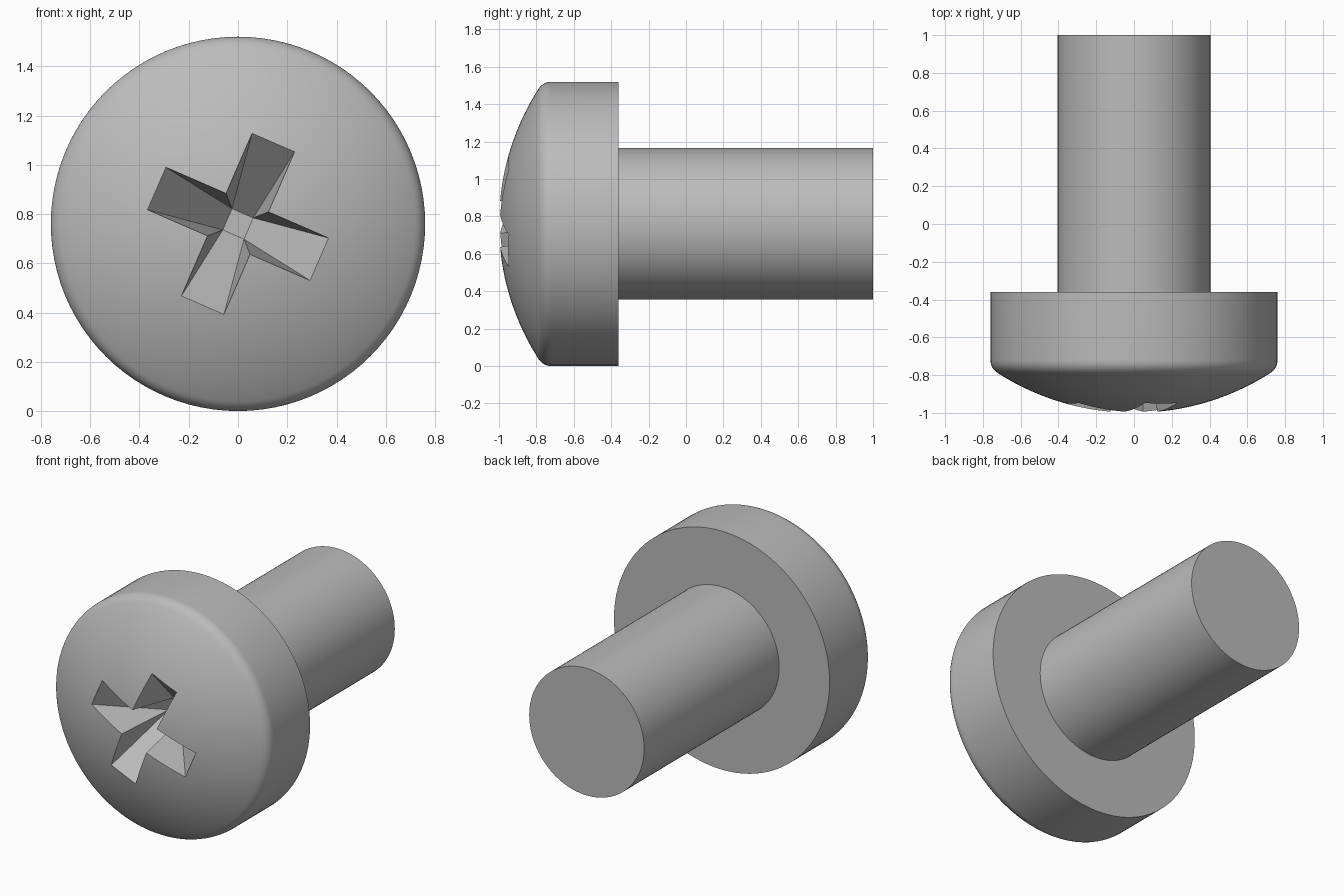
import bpy
import bmesh
from math import pi, radians, sqrt
from mathutils import Matrix, Vector

AXIS_Z = 0.76        # height of the screw axis, also the head radius
DOME_R = 1.34        # sphere radius of the domed face
STEPS = 96

cube = bpy.data.objects.get("Cube")
if cube:
    bpy.data.objects.remove(cube)

steel = bpy.data.materials.new("grey_steel")
steel.use_nodes = True
grey = (0.5, 0.5, 0.5, 1)
steel.diffuse_color = grey
steel.node_tree.nodes["Principled BSDF"].inputs["Base Color"].default_value = grey


def finish(bm, name):
    bmesh.ops.recalc_face_normals(bm, faces=bm.faces)
    mesh = bpy.data.meshes.new(name)
    bm.to_mesh(mesh)
    bm.free()
    mesh.materials.append(steel)
    obj = bpy.data.objects.new(name, mesh)
    bpy.context.collection.objects.link(obj)
    return obj


def lathe(name, profile):
    """Turn (radius, y) points around the screw axis."""
    bm = bmesh.new()
    verts = [bm.verts.new((r, y, AXIS_Z)) for r, y in profile]
    edges = [bm.edges.new(pair) for pair in zip(verts, verts[1:])]
    bmesh.ops.spin(bm, geom=verts + edges, cent=(0, 0, AXIS_Z), axis=(0, 1, 0),
                   angle=2 * pi, steps=STEPS)
    bmesh.ops.remove_doubles(bm, verts=bm.verts, dist=0.0001)
    return finish(bm, name)


def dome_y(r):
    return -1 + DOME_R - sqrt(DOME_R ** 2 - r ** 2)


def smooth(obj):
    bpy.ops.object.select_all(action="DESELECT")
    obj.select_set(True)
    bpy.context.view_layer.objects.active = obj
    bpy.ops.object.shade_smooth_by_angle(angle=radians(30))


# Head: flat back, straight side, rounded rim, domed face
rim_r = 0.72
start, bend, end = Vector((AXIS_Z, -0.72)), Vector((AXIS_Z, -0.764)), Vector((rim_r, dome_y(rim_r)))
profile = [(0, -0.36), (AXIS_Z, -0.36)]
for i in range(9):
    t = i / 8
    profile.append(tuple(start * (1 - t) ** 2 + bend * 2 * t * (1 - t) + end * t ** 2))
for i in range(1, 17):
    r = rim_r * (1 - i / 16)
    profile.append((r, dome_y(r)))
head = lathe("head", profile)

# Shaft: plain cylinder set slightly into the head
shaft = lathe("shaft", [(0, -0.38), (0.405, -0.38), (0.405, 1), (0, 1)])

# Cross recess cutter: four arms whose floors slope down to a small square
ARM, HALF, FLOOR_HALF, FLOOR_Y = 0.36, 0.094, 0.047, -0.61
bm = bmesh.new()
top, rim, floor = [], [], []
for k in range(4):
    turn = Matrix.Rotation(radians(66.5) + k * pi / 2, 2)

    def vert(u, v, y):
        p = turn @ Vector((u, v))
        return bm.verts.new((p.x, y, AXIS_Z + p.y))

    # two arm-end corners, then the inner corner shared with the next arm
    for u, v in ((ARM, -HALF), (ARM, HALF), (HALF, HALF)):
        top.append(vert(u, v, -1.2))
        rim.append(vert(u, v, dome_y(sqrt(u * u + v * v))))
    floor.append(vert(FLOOR_HALF, FLOOR_HALF, FLOOR_Y))
bm.faces.new(top)
bm.faces.new(floor)
for i in range(12):
    j = (i + 1) % 12
    bm.faces.new((top[i], top[j], rim[j], rim[i]))
for k in range(4):
    a, b, c, d = (rim[(3 * k + n) % 12] for n in range(4))
    bm.faces.new((a, b, floor[k], floor[k - 1]))
    bm.faces.new((b, c, floor[k]))
    bm.faces.new((c, d, floor[k]))
cutter = finish(bm, "recess_cutter")
cutter.hide_render = True

# Cut the recess and bake it so its edges can stay sharp
cut = head.modifiers.new("cross_recess", "BOOLEAN")
cut.operation = "DIFFERENCE"
cut.solver = "EXACT"
cut.object = cutter
bpy.context.view_layer.objects.active = head
bpy.ops.object.modifier_apply(modifier=cut.name)
bpy.data.objects.remove(cutter)

smooth(head)
smooth(shaft)
